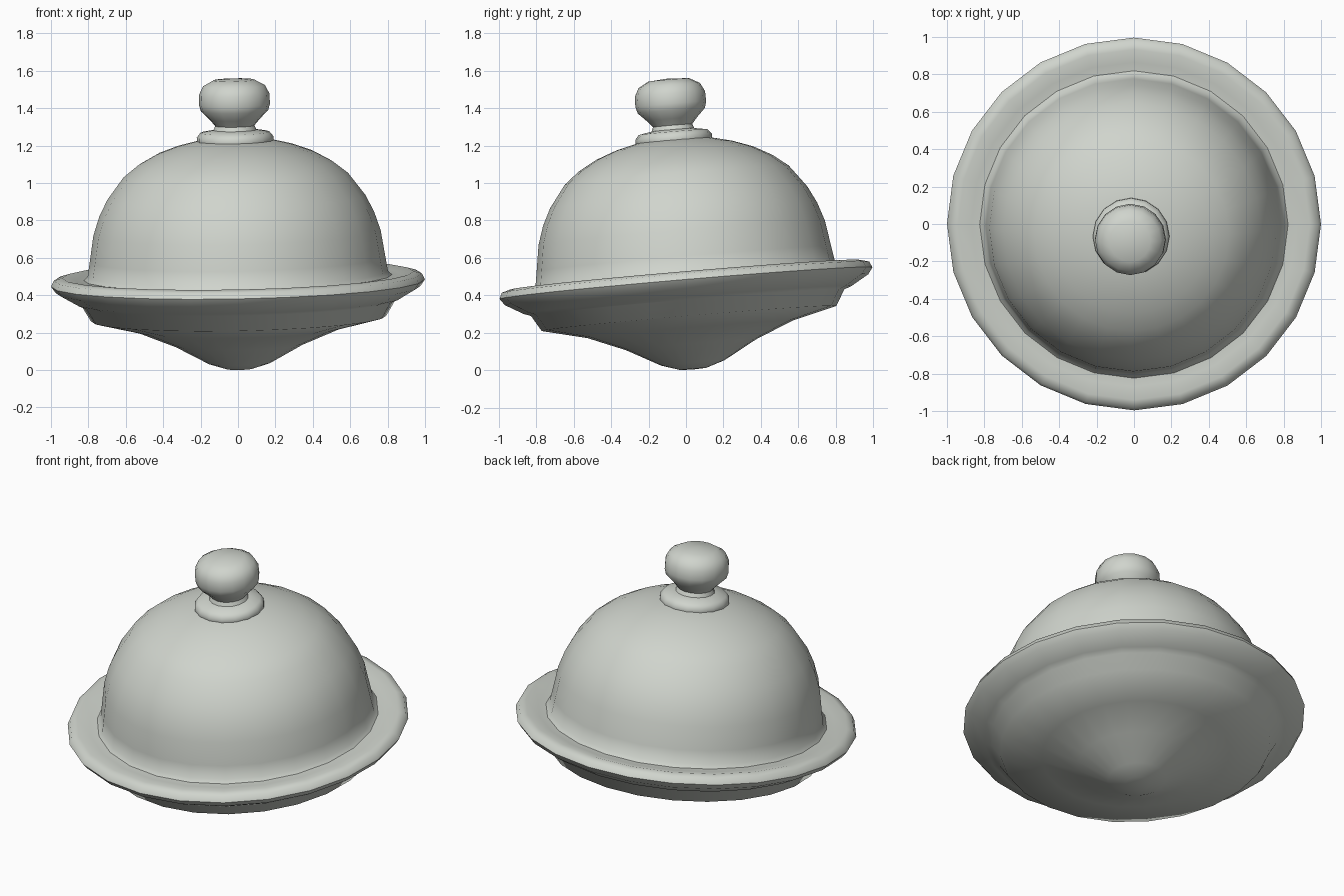
import bpy, bmesh, math
from mathutils import Matrix, Vector

if "Cube" in bpy.data.objects:
    bpy.data.objects.remove(bpy.data.objects["Cube"])

SEGS = 24
CENTRE = Vector((0, 0, 0.465))

# The whole dish leans slightly forward and to the left
axis = Vector((-0.02, -0.085, 1)).normalized()
TILT = Matrix.Translation(CENTRE) @ Vector((0, 0, 1)).rotation_difference(axis).to_matrix().to_4x4()

mat = bpy.data.materials.new("pale grey green")
mat.diffuse_color = (0.63, 0.66, 0.61, 1)
mat.use_nodes = True
mat.node_tree.nodes["Principled BSDF"].inputs["Base Color"].default_value = mat.diffuse_color


def lathe(name, profile, segs=SEGS):
    """Spin (radius, height) points about the leaning axis; radius 0 is a pole."""
    bm = bmesh.new()
    rings = []
    for r, h in profile:
        if r == 0:
            rings.append([bm.verts.new((0, 0, h))] * segs)
        else:
            rings.append([bm.verts.new((r * math.cos(2 * math.pi * i / segs),
                                        r * math.sin(2 * math.pi * i / segs), h))
                          for i in range(segs)])
    for a, b in zip(rings, rings[1:]):
        for i in range(segs):
            j = (i + 1) % segs
            bm.faces.new(list(dict.fromkeys((a[i], a[j], b[j], b[i]))))
    bmesh.ops.transform(bm, matrix=TILT, verts=bm.verts)
    bmesh.ops.recalc_face_normals(bm, faces=bm.faces)
    me = bpy.data.meshes.new(name)
    bm.to_mesh(me)
    bm.free()
    me.materials.append(mat)
    ob = bpy.data.objects.new(name, me)
    bpy.context.collection.objects.link(ob)
    bpy.ops.object.select_all(action='DESELECT')
    ob.select_set(True)
    bpy.context.view_layer.objects.active = ob
    bpy.ops.object.shade_smooth_by_angle(angle=math.radians(50))
    return ob


# Plate: rounded pointed underside, stepped foot and thick rolled rim
lathe("plate", [(0, -0.463), (0.07, -0.46), (0.17, -0.428), (0.35, -0.33),
                (0.55, -0.248), (0.79, -0.19), (0.84, -0.105), (0.88, -0.09),
                (0.975, -0.035), (1.0, 0.0), (0.985, 0.032), (0.94, 0.045),
                (0.87, 0.03), (0.78, 0.03), (0, 0.03)])

# Domed lid with a small flare where it meets the plate
lathe("dome_lid", [(0.83, 0.025), (0.803, 0.05), (0.79, 0.13), (0.768, 0.27),
                   (0.735, 0.37), (0.69, 0.46), (0.60, 0.58), (0.52, 0.643),
                   (0.42, 0.698), (0.31, 0.738), (0.20, 0.765), (0, 0.78)])

# Knob with collar, narrow neck and flattened ball
lathe("lid_knob", [(0, 0.73), (0.19, 0.735), (0.205, 0.75), (0.205, 0.785),
                   (0.185, 0.81), (0.115, 0.822), (0.105, 0.845),
                   (0.135, 0.88), (0.18, 0.925), (0.19, 0.96), (0.188, 1.015),
                   (0.165, 1.06), (0.11, 1.09), (0, 1.098)], 16)
